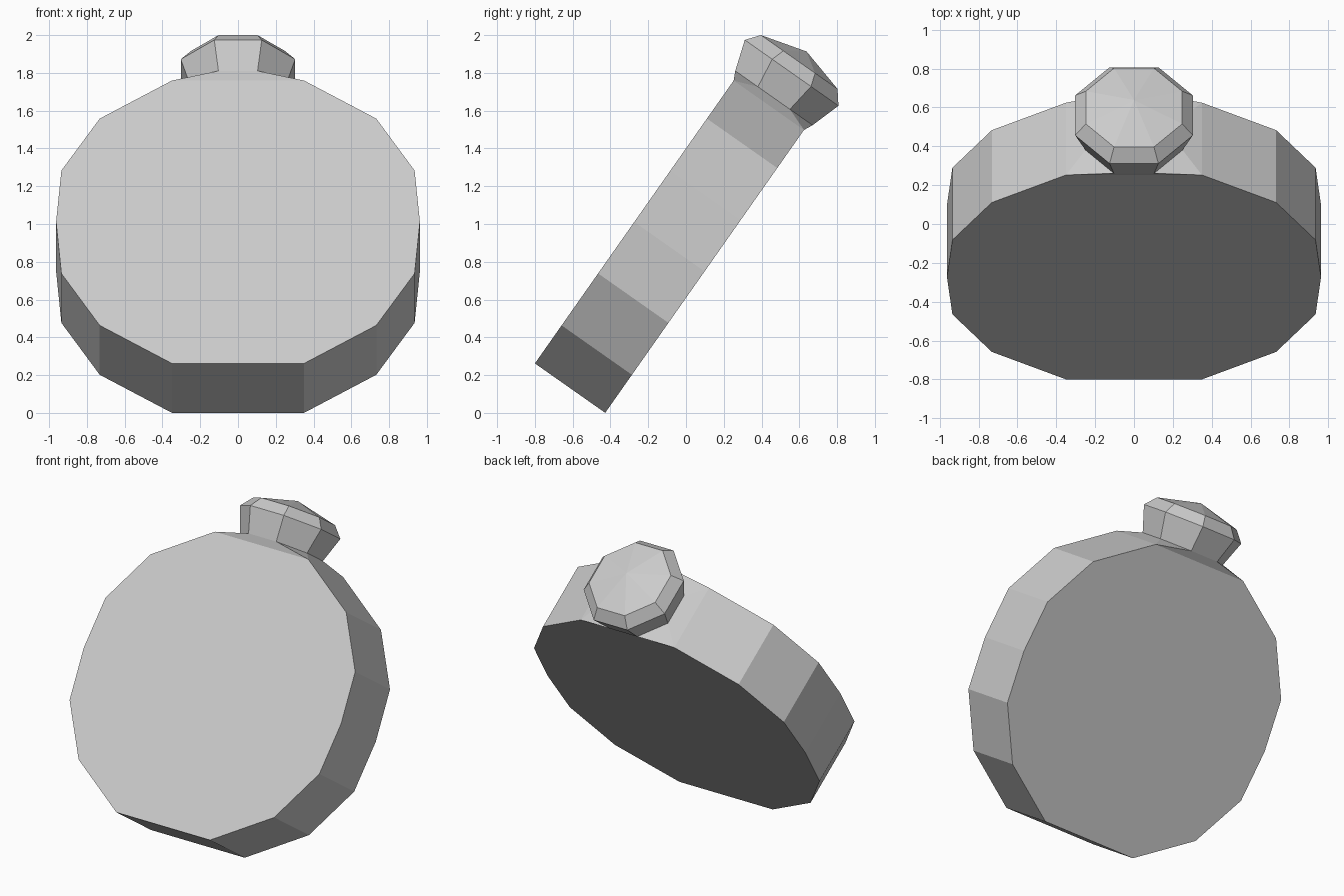
import bpy
import bmesh
from math import cos, sin, pi, radians

if "Cube" in bpy.data.objects:
    bpy.data.objects.remove(bpy.data.objects["Cube"])

TILT = radians(35.1)
DEPTH = 0.455
MID = DEPTH / 2


def place(x, d, u):
    """Leaning frame: x across, d backwards through the slab, u up along it."""
    return (x, -0.80 + u * sin(TILT) + d * cos(TILT),
            0.262 + u * cos(TILT) - d * sin(TILT))


def finish(bm, name):
    bmesh.ops.remove_doubles(bm, verts=bm.verts[:], dist=1e-4)
    bmesh.ops.recalc_face_normals(bm, faces=bm.faces[:])
    mesh = bpy.data.meshes.new(name)
    bm.to_mesh(mesh)
    bm.free()
    obj = bpy.data.objects.new(name, mesh)
    bpy.context.collection.objects.link(obj)
    return obj


# Flat round body: fourteen-sided slab, open where the neck joins
bm = bmesh.new()
MIDDLE, TOP = 0.915, 1.83
half = [(0.35, -0.915), (0.732, -0.669), (0.935, -0.333), (0.963, 0),
        (0.935, 0.333), (0.732, 0.669), (0.35, 0.915)]
outline = half + [(-x, u) for x, u in reversed(half)]
front = [bm.verts.new(place(x, 0, MIDDLE + u)) for x, u in outline]
back = [bm.verts.new(place(x, DEPTH, MIDDLE + u)) for x, u in outline]
bm.faces.new(front)
bm.faces.new(back)
n = len(outline)
for i in range(n):
    if i == len(half) - 1:
        continue
    j = (i + 1) % n
    bm.faces.new((front[i], front[j], back[j], back[i]))

# Short neck: blends the rectangular top of the slab into an octagon
def octagon(apothem, u):
    r = apothem / cos(pi / 8)
    return [bm.verts.new(place(r * cos(a), MID + r * sin(a), u))
            for a in (pi / 8 + k * pi / 4 for k in range(8))]


corners = [back[6], back[7], front[7], front[6]]
neck = octagon(0.25, 1.877)
for k in range(4):
    a, b = neck[2 * k], neck[2 * k + 1]
    c = neck[(2 * k + 2) % 8]
    bm.faces.new((corners[k], a, b))
    bm.faces.new((corners[k], b, c, corners[(k + 1) % 4]))
finish(bm, "flask_body")

# Faceted stopper: flared octagon, bevelled rim, shallow pointed top
bm = bmesh.new()
rings = [octagon(a, u) for a, u in ((0.25, 1.877), (0.303, 2.04), (0.248, 2.11))]
for low, high in zip(rings, rings[1:]):
    for k in range(8):
        j = (k + 1) % 8
        bm.faces.new((low[k], low[j], high[j], high[k]))
tip = bm.verts.new(place(0, MID, 2.178))
for k in range(8):
    bm.faces.new((rings[-1][k], rings[-1][(k + 1) % 8], tip))
stopper = finish(bm, "stopper")
# The open lower rim meets the neck, so make sure the facets face outwards
if stopper.data.polygons[-1].normal.z < 0:
    stopper.data.flip_normals()
